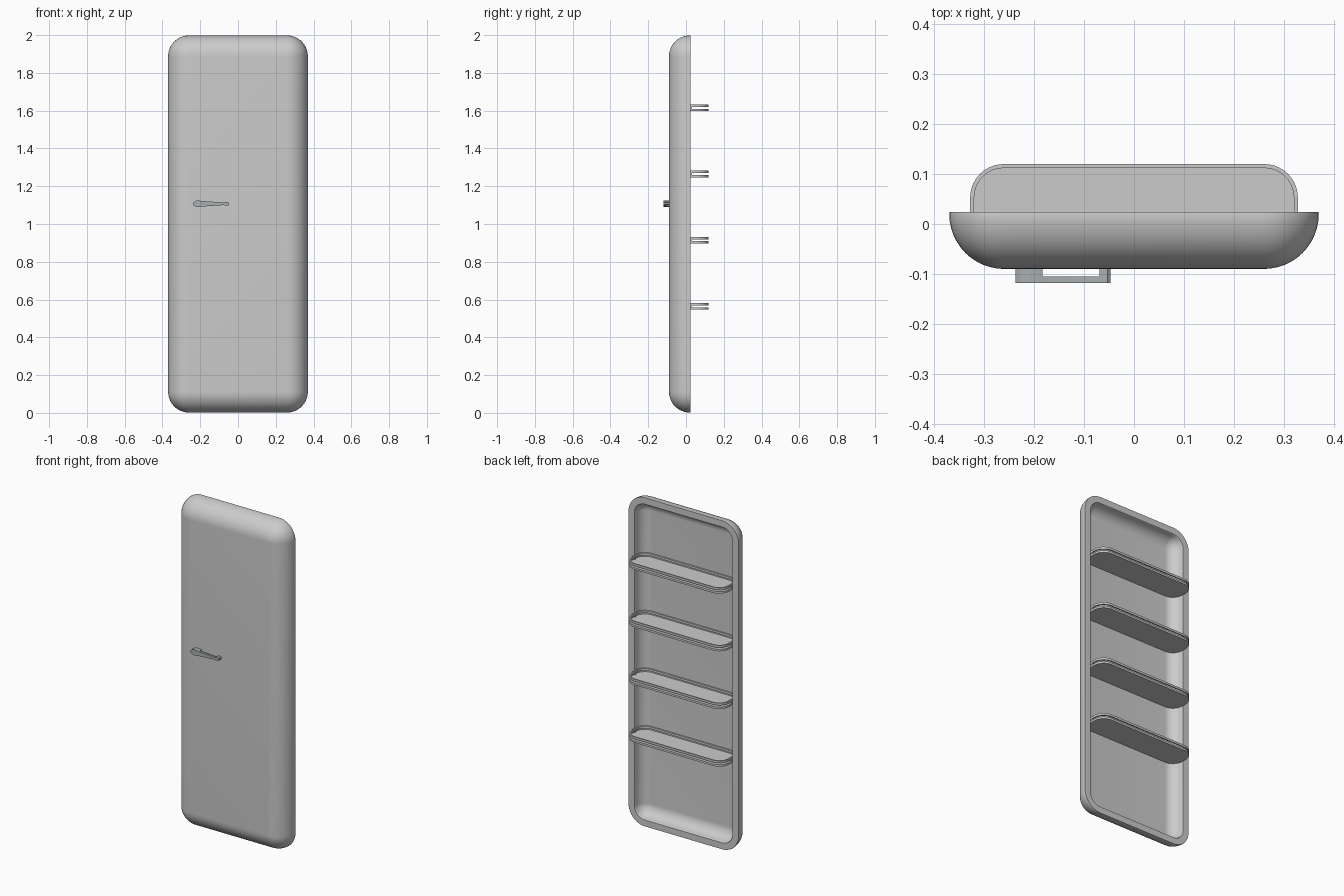
import bpy, bmesh, math

if "Cube" in bpy.data.objects:
    bpy.data.objects.remove(bpy.data.objects["Cube"])

ARC = 10  # segments per rounded corner


def rounded(w, h, r, cx=0, cy=0):
    """Rounded rectangle outline: half sizes w, h and corner radius r."""
    pts = []
    for k, (sx, sy) in enumerate([(1, 1), (-1, 1), (-1, -1), (1, -1)]):
        for i in range(ARC + 1):
            a = math.pi / 2 * (k + i / ARC)
            pts.append((cx + sx * (w - r) + r * math.cos(a),
                        cy + sy * (h - r) + r * math.sin(a)))
    return pts


def loft(name, loops, closed=False, angle=35):
    """Skin a stack of equal-length 3D loops, capped or joined end to start."""
    bm = bmesh.new()
    rings = [[bm.verts.new(p) for p in loop] for loop in loops]
    n = len(rings[0])
    pairs = list(zip(rings, rings[1:]))
    if closed:
        pairs.append((rings[-1], rings[0]))
    for a, b in pairs:
        for i in range(n):
            j = (i + 1) % n
            bm.faces.new((a[i], a[j], b[j], b[i]))
    if not closed:
        bm.faces.new(rings[0])
        bm.faces.new(rings[-1])
    bmesh.ops.remove_doubles(bm, verts=bm.verts, dist=1e-5)
    bmesh.ops.recalc_face_normals(bm, faces=bm.faces)
    mesh = bpy.data.meshes.new(name)
    bm.to_mesh(mesh)
    bm.free()
    ob = bpy.data.objects.new(name, mesh)
    bpy.context.collection.objects.link(ob)
    bpy.ops.object.select_all(action='DESELECT')
    ob.select_set(True)
    bpy.context.view_layer.objects.active = ob
    bpy.ops.object.shade_smooth_by_angle(angle=math.radians(angle))
    return ob


def flat(outline, z):
    return [(x, y, z) for x, y in outline]


# door shell: domed outside, narrow back rim, hollow inside
def door_loop(inset, y):
    r = max(0.112 - inset, 0.0)
    return [(x, y, z) for x, z in rounded(0.372 - inset, 1.0 - inset, r, 0, 1.0)]


def dome(radius):
    """Quarter round from the flat panel out to the straight side."""
    out = []
    for i in range(13):
        a = math.pi / 2 * (1 - i / 12)
        out.append(door_loop(0.112 - radius * math.cos(a), 0.02 - radius * math.sin(a)))
    return out


shell = dome(0.11)
shell += [door_loop(0.003, 0.024)]
shell += [door_loop(0.042, 0.024)]
shell += dome(0.067)[::-1]
loft("door_shell", shell)

# four shelves, each a tray plate with a raised rail and side posts
plate = rounded(0.328, 0.083, 0.067, 0, 0.037)
inner = rounded(0.320, 0.075, 0.059, 0, 0.037)
for n, z in enumerate((0.547, 0.897, 1.247, 1.597), 1):
    loft(f"shelf_plate_{n}", [flat(plate, z), flat(plate, z + 0.012)])
    loft(f"shelf_rail_{n}", [flat(plate, z + 0.022), flat(plate, z + 0.035),
                             flat(inner, z + 0.035), flat(inner, z + 0.022)], closed=True)
    for side, s in (("left", -1), ("right", 1)):
        post = [(s * 0.324 + dx, 0.028 + dy) for dx, dy in
                ((-.004, -.004), (.004, -.004), (.004, .004), (-.004, .004))]
        loft(f"shelf_post_{side}_{n}", [flat(post, z + 0.01), flat(post, z + 0.024)])

# handle: tapered bar with a wide hinge block and a small end foot
metal = bpy.data.materials.new("handle_metal")
metal.diffuse_color = (0.40, 0.43, 0.44, 1)
metal.use_nodes = True
metal.node_tree.nodes["Principled BSDF"].inputs["Base Color"].default_value = metal.diffuse_color


def handle_part(name, half, y0, y1):
    outline = half + [(x, -h) for x, h in reversed(half)]
    ob = loft(name, [[(x, y, 1.107 + h) for x, h in outline] for y in (y0, y1)])
    ob.data.materials.append(metal)


handle_part("handle_bar", [(-.237, .006), (-.231, .011), (-.220, .017), (-.205, .017),
                           (-.183, .014), (-.075, .007), (-.065, .009), (-.053, .009),
                           (-.047, .004)], -0.118, -0.105)
handle_part("handle_block", [(-.237, .006), (-.231, .011), (-.220, .017), (-.205, .017),
                             (-.183, .014)], -0.106, -0.088)
handle_part("handle_foot", [(-.069, .008), (-.065, .009), (-.053, .009), (-.047, .004)],
            -0.106, -0.088)
